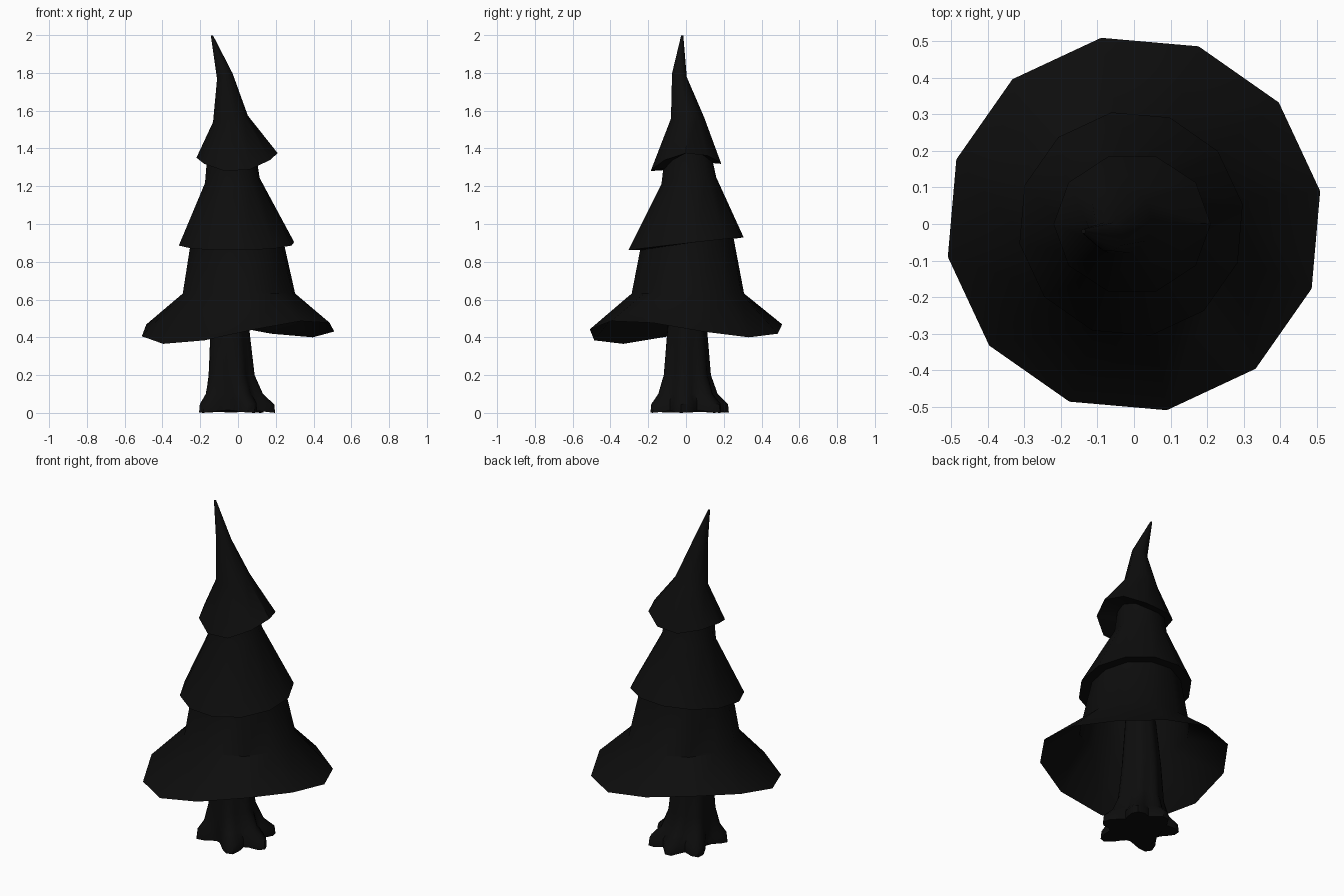
import bpy, bmesh
from math import sin, cos, radians, pi

cube = bpy.data.objects.get("Cube")
if cube:
    bpy.data.objects.remove(cube, do_unlink=True)

black = bpy.data.materials.new("matte_black")
black.use_nodes = True
shade = (0.004, 0.004, 0.004, 1)
black.diffuse_color = shade
bsdf = next(n for n in black.node_tree.nodes if n.type == 'BSDF_PRINCIPLED')
bsdf.inputs["Base Color"].default_value = shade


def ring(cx, cy, radius, z, tilt=(0, 0, 0, 0), sides=12, turn=10, stretch=1):
    """Ring of points whose height tilts and waves around the axis."""
    tc, ts, tc2, ts2 = tilt
    points = []
    for i in range(sides):
        a = radians(turn) + 2 * pi * i / sides
        h = z + tc * cos(a) + ts * sin(a) + tc2 * cos(2 * a) + ts2 * sin(2 * a)
        points.append((cx + radius * cos(a), cy + radius * stretch * sin(a), h))
    return points


def loft(name, rings, cap_start=False, cap_end=False):
    bm = bmesh.new()
    loops = [[bm.verts.new(p) for p in r] for r in rings]
    n = len(loops[0])
    for low, high in zip(loops, loops[1:]):
        for i in range(n):
            j = (i + 1) % n
            bm.faces.new((low[i], low[j], high[j], high[i]))
    if cap_start:
        bm.faces.new(loops[0][::-1])
    if cap_end:
        bm.faces.new(loops[-1])
    mesh = bpy.data.meshes.new(name)
    bm.to_mesh(mesh)
    bm.free()
    mesh.materials.append(black)
    obj = bpy.data.objects.new(name, mesh)
    bpy.context.collection.objects.link(obj)
    bpy.ops.object.select_all(action='DESELECT')
    obj.select_set(True)
    bpy.context.view_layer.objects.active = obj
    bpy.ops.object.shade_smooth_by_angle(angle=radians(40))
    return obj


# Wide bottom skirt, open underneath
loft("lower_branches", [
    ring(0, 0, 0.517, 0.437, (0.01, 0.015, 0, -0.055)),
    ring(0.005, 0.01, 0.302, 0.632),
    ring(-0.005, 0.005, 0.25, 0.90, (0, 0.03, 0, 0)),
])

# Middle skirt with a tucked underside
mid_tilt = (0.003, 0.035, 0, 0)
loft("middle_branches", [
    ring(-0.005, 0.005, 0.245, 0.895, mid_tilt),
    ring(-0.008, 0, 0.31, 0.895, mid_tilt),
    ring(-0.03, 0.015, 0.147, 1.23, (0.01, 0.02, 0, 0)),
    ring(-0.035, 0.01, 0.13, 1.35, (0.01, 0.02, 0.02, 0)),
])

# Bent pointed top with a tucked underside
top_tilt = (0.012, 0.02, 0.033, 0)
loft("top_branches", [
    ring(-0.035, 0.01, 0.125, 1.335, top_tilt, 10, 0),
    ring(-0.005, 0, 0.215, 1.33, top_tilt, 10, 0, 0.9),
    ring(-0.04, 0.008, 0.092, 1.557, (0.017, 0.004, 0, 0), 10, 0),
    ring(-0.07, -0.035, 0.041, 1.783, (0.015, -0.01, 0, 0), 10, 0),
    ring(-0.138, -0.02, 0.006, 1.998, (0, 0, 0, 0), 10, 0),
], cap_end=True)

# Trunk that flares into uneven roots
ROOTS = (-64, -10, 50, 95, 140, 215)


def trunk_ring(cx, cy, radius, flare, z, bump, sides=36):
    points = []
    for i in range(sides):
        a = 2 * pi * i / sides
        nearest = max(cos(a - radians(r)) for r in ROOTS)
        lobe = max(0, nearest) ** 14
        rad = radius + flare * lobe
        points.append((cx + rad * cos(a), cy + rad * sin(a), z + bump * (1 - lobe)))
    return points


loft("trunk", [
    trunk_ring(-0.02, 0.012, 0.125, 0.095, 0.0, 0.015),
    trunk_ring(-0.02, 0.012, 0.125, 0.09, 0.045, 0.02),
    trunk_ring(-0.03, 0.005, 0.12, 0.045, 0.10, 0.0),
    trunk_ring(-0.04, 0.003, 0.112, 0.018, 0.20, 0.0),
    trunk_ring(-0.046, 0.004, 0.1, 0.01, 0.42, 0.0),
    trunk_ring(-0.04, 0.005, 0.08, 0.005, 0.70, 0.0),
], cap_start=True, cap_end=True)
